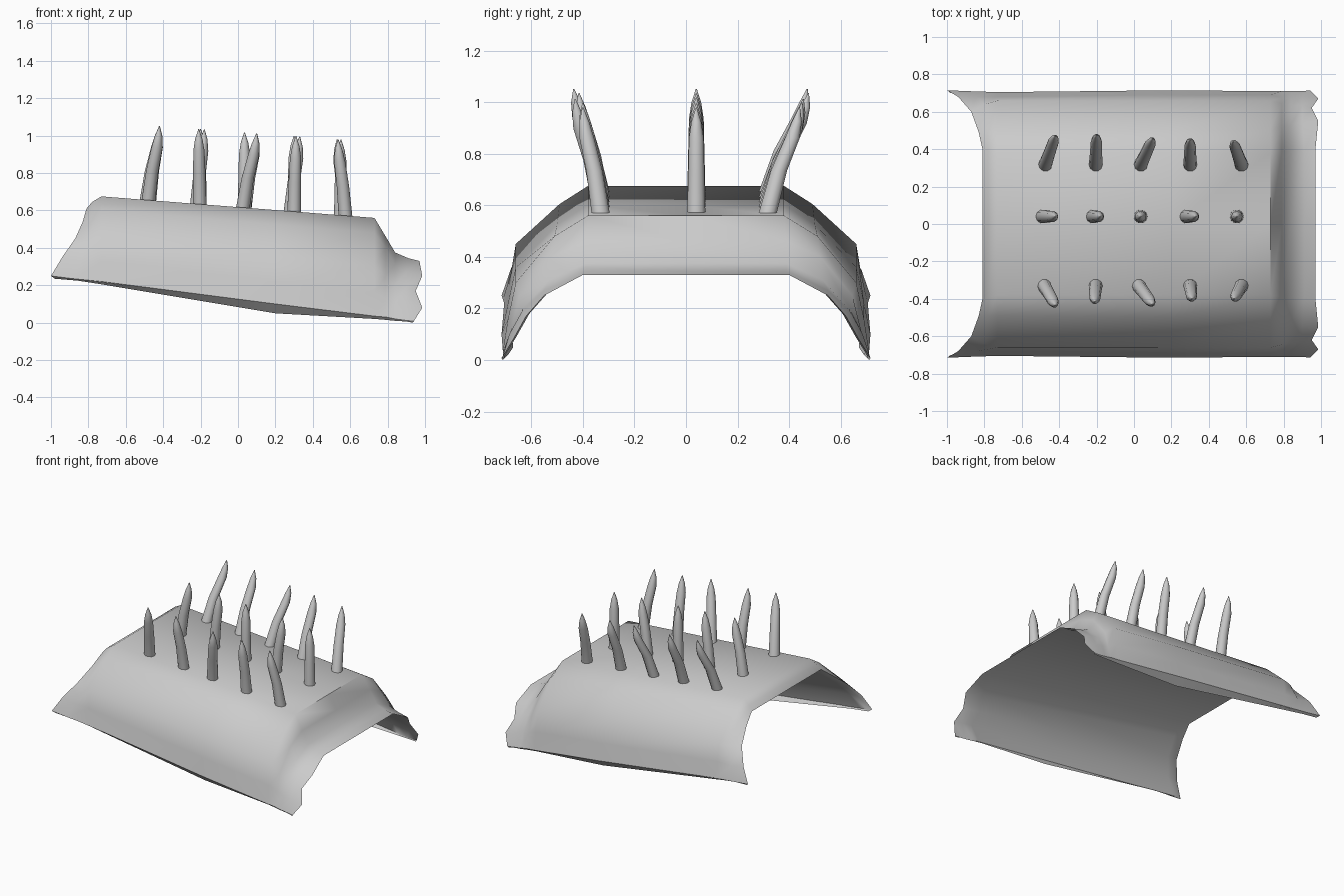
import bpy, bmesh, math
from mathutils import Vector

if "Cube" in bpy.data.objects:
    bpy.data.objects.remove(bpy.data.objects["Cube"])


def make_object(name, bm, angle):
    bmesh.ops.recalc_face_normals(bm, faces=bm.faces[:])
    me = bpy.data.meshes.new(name)
    bm.to_mesh(me)
    bm.free()
    ob = bpy.data.objects.new(name, me)
    bpy.context.collection.objects.link(ob)
    bpy.ops.object.select_all(action='DESELECT')
    ob.select_set(True)
    bpy.context.view_layer.objects.active = ob
    bpy.ops.object.shade_smooth_by_angle(angle=math.radians(angle))
    return ob


# Half cross-sections (x, y, z) from the flat top down to the inward-turned hem
def section(xs, yz):
    xs = xs if isinstance(xs, (list, tuple)) else [xs] * len(yz)
    return [Vector((x, y, z)) for x, (y, z) in zip(xs, yz)]


SECTIONS = [
    # flared open left edge
    section([-.81, -.83, -.87, -.94, -1.0, -.98],
            [(.40, .61), (.49, .54), (.60, .45), (.68, .35), (.715, .25), (.70, .235)]),
    section([-.78, -.78, -.80, -.84, -.88, -.86],
            [(.39, .645), (.49, .58), (.64, .45), (.68, .33), (.71, .235), (.69, .225)]),
    # main body
    section(-.73, [(.38, .675), (.49, .605), (.66, .45), (.68, .33), (.705, .22), (.685, .205)]),
    section(.20, [(.38, .602), (.50, .525), (.66, .36), (.69, .22), (.715, .10), (.67, .05)]),
    section(.73, [(.38, .56), (.51, .48), (.66, .30), (.69, .16), (.71, .035), (.69, .02)]),
    # step down to the ragged right lip
    section(.79, [(.39, .46), (.52, .40), (.645, .25), (.675, .13), (.71, .03), (.695, .015)]),
    section(.84, [(.39, .375), (.53, .31), (.635, .20), (.68, .11), (.71, .02), (.70, .01)]),
    section([.91, .90, .90, .90, .90, .90],
            [(.39, .345), (.55, .27), (.635, .19), (.685, .10), (.71, .012), (.705, .006)]),
    section([.97, .985, .95, .985, .94, .935],
            [(.40, .33), (.55, .25), (.62, .17), (.67, .08), (.715, .008), (.71, .0)]),
]


def full_row(half):
    left = [Vector((p.x, -p.y, p.z)) for p in reversed(half)]
    return left + [Vector((half[0].x, 0, half[0].z))] + half


def bridge(bm, rows):
    for a, b in zip(rows, rows[1:]):
        for i in range(len(a) - 1):
            bm.faces.new((a[i], b[i], b[i + 1], a[i + 1]))


def build_shell():
    bm = bmesh.new()
    outer = [[bm.verts.new(p) for p in full_row(s)] for s in SECTIONS]
    # The inside runs straight from the left edge to the right lip
    first, last = SECTIONS[0], SECTIONS[-1]
    inner = [outer[0]]
    for sec, ring in zip(SECTIONS[1:-1], outer[1:-1]):
        t = (sec[0].x - first[0].x) / (last[0].x - first[0].x)
        half = [a.lerp(b, t) - Vector((0, .012, 0)) for a, b in zip(first, last)]
        row = [bm.verts.new(p) for p in full_row(half)[1:-1]]
        inner.append([ring[0]] + row + [ring[-1]])
    inner.append(outer[-1])
    bridge(bm, outer)
    bridge(bm, inner)
    make_object("shell_plate", bm, 50)


# Curved spike: fraction of height, fraction of lean, radius
SPIKE = [(-.08, 0, .037), (.02, .0, .037), (.42, .36, .033), (.72, .78, .030),
         (.87, .92, .020), (1, 1, .002)]
SIDES = 10


def build_spike(name, base, tip):
    bm = bmesh.new()
    rings = []
    for h, lean, r in SPIKE[1:]:
        c = Vector((base.x + (tip.x - base.x) * lean,
                    base.y + (tip.y - base.y) * lean,
                    base.z - .01 + (tip.z - base.z + .01) * h))
        rings.append([bm.verts.new(c + Vector((r * math.cos(t), r * math.sin(t), 0)))
                      for t in (2 * math.pi * k / SIDES for k in range(SIDES))])
    for a, b in zip(rings, rings[1:]):
        for k in range(SIDES):
            n = (k + 1) % SIDES
            bm.faces.new((a[k], a[n], b[n], b[k]))
    bm.faces.new(rings[0][::-1])
    bm.faces.new(rings[-1])
    make_object(name, bm, 50)


build_shell()

# Three rows of five spikes: base y, tip y values, then (base x, tip x) pairs
ROWS = {
    "front_spike": (-.33, [-.435, -.415, -.43, -.40, -.40],
                    [(-.48, -.42), (-.205, -.21), (.025, .10), (.30, .31), (.575, .535)]),
    "middle_spike": (.04, [.04] * 5,
                     [(-.49, -.42), (-.22, -.18), (.035, .035), (.28, .33), (.55, .55)]),
    "back_spike": (.315, [.47, .475, .455, .45, .44],
                   [(-.475, -.42), (-.205, -.20), (.035, .10), (.30, .30), (.575, .53)]),
}
for name, (by, tips, xs) in ROWS.items():
    for i, ((bx, tx), ty) in enumerate(zip(xs, tips)):
        base = Vector((bx, by, .61 - .079 * bx))
        build_spike(f"{name}_{i + 1}", base, Vector((tx, ty, 1.02 - .075 * tx)))
